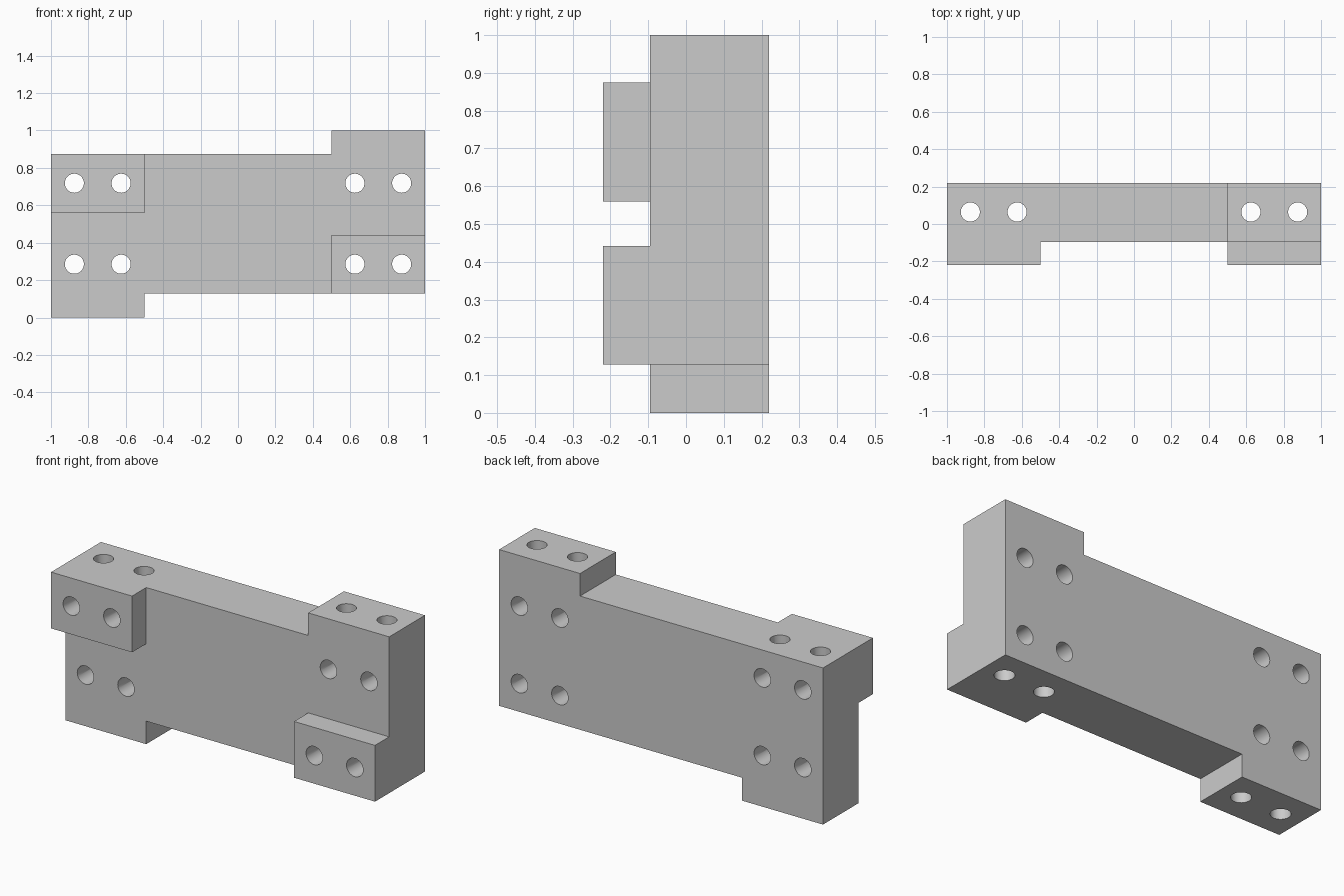
import bpy, bmesh
from mathutils import Matrix

if "Cube" in bpy.data.objects:
    bpy.data.objects.remove(bpy.data.objects["Cube"])

Y_FRONT, Y_PLATE, Y_BACK = -0.22, -0.095, 0.22
HOLE_R = 0.051

grey = bpy.data.materials.new("light grey")
grey.diffuse_color = (0.6, 0.6, 0.6, 1)
grey.use_nodes = True
grey.node_tree.nodes["Principled BSDF"].inputs["Base Color"].default_value = grey.diffuse_color


def make_object(name, bm):
    bmesh.ops.recalc_face_normals(bm, faces=bm.faces)
    mesh = bpy.data.meshes.new(name)
    bm.to_mesh(mesh)
    bm.free()
    mesh.materials.append(grey)
    obj = bpy.data.objects.new(name, mesh)
    bpy.context.collection.objects.link(obj)
    return obj


def extrude_profile(name, points, y0, y1):
    bm = bmesh.new()
    face = bm.faces.new([bm.verts.new((x, y0, z)) for x, z in points])
    ext = bmesh.ops.extrude_face_region(bm, geom=[face])["geom"]
    bmesh.ops.translate(bm, vec=(0, y1 - y0, 0),
                        verts=[g for g in ext if isinstance(g, bmesh.types.BMVert)])
    return make_object(name, bm)


def drill(name, x, y, z, axis):
    bm = bmesh.new()
    # half-step twist keeps the crossing bores from sharing edges
    rot = Matrix.Rotation(1.5707963, 4, 'X') if axis == 'Y' else Matrix.Rotation(0.06, 4, 'Z')
    bmesh.ops.create_cone(bm, cap_ends=True, segments=48, radius1=HOLE_R, radius2=HOLE_R,
                          depth=3, matrix=Matrix.Translation((x, y, z)) @ rot)
    return make_object(name, bm)


def combine(target, other, operation):
    other.hide_render = True
    mod = target.modifiers.new(operation.lower(), 'BOOLEAN')
    mod.operation, mod.solver, mod.object = operation, 'EXACT', other
    bpy.context.view_layer.objects.active = target
    bpy.ops.object.modifier_apply(modifier=mod.name)
    bpy.data.objects.remove(other)


# Main plate with one step at the lower left and one at the upper right
body = extrude_profile("bracket_block", [
    (-1, 0), (-0.5, 0), (-0.5, 0.128), (1, 0.128),
    (1, 1), (0.5, 1), (0.5, 0.874), (-1, 0.874)], Y_PLATE, Y_BACK)

# Raised mounting pads on the front
for x0, z0, z1 in ((-1, 0.56, 0.874), (0.5, 0.128, 0.442)):
    pad = extrude_profile("mounting_pad", [
        (x0, z0), (x0 + 0.5, z0), (x0 + 0.5, z1), (x0, z1)], Y_FRONT, Y_PLATE + 0.1)
    combine(body, pad, 'UNION')

# Through holes: front to back and top to bottom
for x in (-0.875, -0.625, 0.625, 0.875):
    for z in (0.285, 0.718):
        combine(body, drill("front_hole", x, 0, z, 'Y'), 'DIFFERENCE')
    combine(body, drill("vertical_hole", x, 0.064, 0.5, 'Z'), 'DIFFERENCE')

# Smooth bores, sharp block edges
bpy.ops.object.select_all(action='DESELECT')
body.select_set(True)
bpy.context.view_layer.objects.active = body
bpy.ops.object.shade_smooth_by_angle(angle=0.52)
